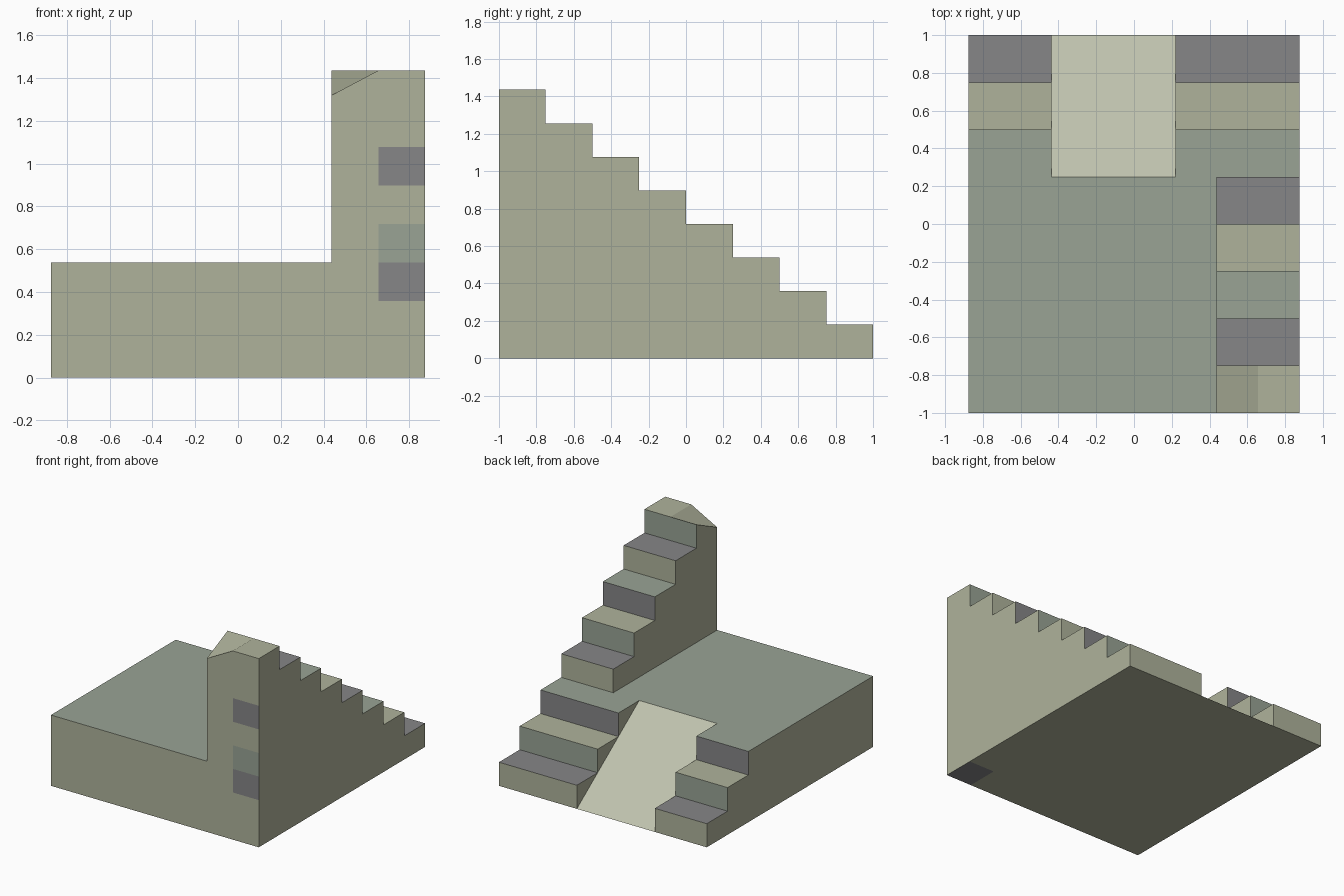
import bpy, bmesh

if "Cube" in bpy.data.objects:
    bpy.data.objects.remove(bpy.data.objects["Cube"])

RISE, RUN = 0.1795, 0.25          # step height and depth
TAN, GREEN, GREY, PALE = range(4)
COLOURS = [("tan", (0.43, 0.45, 0.33, 1)), ("green", (0.32, 0.37, 0.30, 1)),
           ("grey", (0.24, 0.24, 0.245, 1)), ("pale", (0.52, 0.54, 0.42, 1))]
TREAD = [GREEN, GREY, TAN]        # colour by step number modulo 3
RISER = [GREY, TAN, GREEN]

bm = bmesh.new()


def face(points, colour):
    f = bm.faces.new([bm.verts.new(p) for p in points])
    f.material_index = colour


def strip(profile, x0, x1):
    """Sweep a closed (y, z, colour of next segment) profile along x."""
    for (y, z, c), (v, w, _) in zip(profile, profile[1:] + profile[:1]):
        face([(x0, y, z), (x1, y, z), (x1, v, w), (x0, v, w)], c)


def cap(profile, x, flip=False):
    pts = [(x, p[0], p[1]) for p in profile]
    face(pts[::-1] if flip else pts, TAN)


def steps(top, bottom=1):
    """Descending stair points from the edge of step `top` to step `bottom`."""
    pts = []
    for k in range(top, bottom - 1, -1):
        y = 1 - RUN * (k - 1)
        pts += [(y, k * RISE, RISER[k % 3]), (y, (k - 1) * RISE, TREAD[(k - 1) % 3])]
    pts[-1] = (pts[-1][0], pts[-1][1], TAN)
    return pts


# Profiles: low block, ramp slot, tall stair
deck = 3 * RISE
low = [(-1, 0, TAN), (-1, deck, GREEN)] + steps(3)
ramp = [(-1, 0, TAN), (-1, deck, GREEN), (0.25, deck, PALE), (1, 0, TAN)]
tall = [(-1, 0, TAN), (-1, 8 * RISE, TAN)] + steps(8)
patches = {2: GREY, 3: GREEN, 5: GREY}
patched = [(-1, k * RISE, patches.get(k, TAN)) for k in range(9)]
patched += steps(8) + [(-0.75, 0, GREY)]

# Swept surfaces across the width
strip(low, -0.875, -0.4375)
strip(ramp, -0.4375, 0.21875)
strip(low, 0.21875, 0.4375)
strip(tall, 0.4375, 0.65625)
strip(patched, 0.65625, 0.875)

# Side walls
cap(low, -0.875)
cap(patched, 0.875, True)
cap([(-1, deck), (-1, 8 * RISE)] + steps(8, 4), 0.4375)

# Stepped walls beside the ramp
for k in (1, 2, 3):
    y = 1 - RUN * (k - 1)
    tri = [(y, (k - 1) * RISE), (y, k * RISE), (y - RUN, k * RISE)]
    cap(tri, -0.4375)
    cap(tri, 0.21875, True)

# Lowered corner on the top step
bmesh.ops.remove_doubles(bm, verts=bm.verts[:], dist=0.0005)
for v in bm.verts:
    if abs(v.co.x - 0.4375) < 0.01 and v.co.y < -0.99 and v.co.z > 1.4:
        v.co.z = 1.32

mesh = bpy.data.meshes.new("stair_block")
bm.to_mesh(mesh)
bm.free()
for name, rgba in COLOURS:
    mat = bpy.data.materials.new(name)
    mat.diffuse_color = rgba
    mat.use_nodes = True
    mat.node_tree.nodes["Principled BSDF"].inputs["Base Color"].default_value = mat.diffuse_color
    mesh.materials.append(mat)
bpy.context.collection.objects.link(bpy.data.objects.new("stair_block", mesh))
